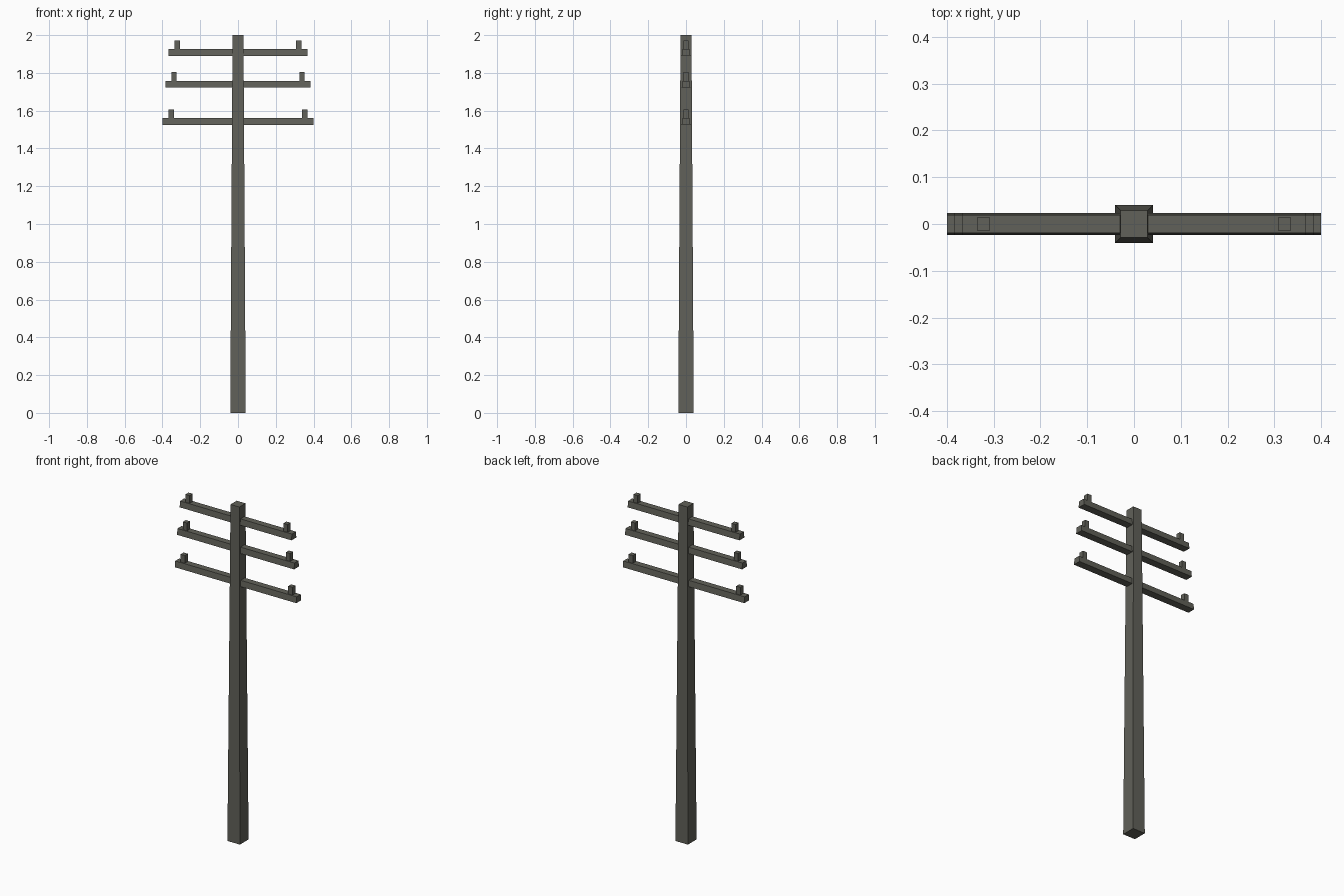
import bpy, bmesh

if "Cube" in bpy.data.objects:
    bpy.data.objects.remove(bpy.data.objects["Cube"])

wood = bpy.data.materials.new("weathered_grey_wood")
wood.diffuse_color = (0.12, 0.12, 0.10, 1)
wood.use_nodes = True
wood.node_tree.nodes["Principled BSDF"].inputs["Base Color"].default_value = wood.diffuse_color


def tapered_box(name, x, z0, z1, bottom, top):
    """Box from z0 to z1 with (half x, half y) sizes at the bottom and top."""
    bm = bmesh.new()
    bmesh.ops.create_cube(bm, size=2)
    for v in bm.verts:
        hx, hy = top if v.co.z > 0 else bottom
        v.co = (x + v.co.x * hx, v.co.y * hy, z1 if v.co.z > 0 else z0)
    mesh = bpy.data.meshes.new(name)
    bm.to_mesh(mesh)
    bm.free()
    mesh.materials.append(wood)
    obj = bpy.data.objects.new(name, mesh)
    bpy.context.collection.objects.link(obj)
    return obj


# Tapered square pole
tapered_box("pole", 0, 0, 2, (0.041, 0.041), (0.029, 0.029))

# Three crossarms, each with a peg near both ends
for label, z, half in (("lower", 1.525, 0.40), ("middle", 1.722, 0.385), ("upper", 1.89, 0.368)):
    tapered_box(label + "_crossarm", 0, z, z + 0.036, (half, 0.023), (half, 0.019))
    for side, sign in (("left", -1), ("right", 1)):
        tapered_box(f"{label}_{side}_peg", sign * (half - 0.046), z + 0.034, z + 0.082,
                    (0.014, 0.014), (0.014, 0.014))
